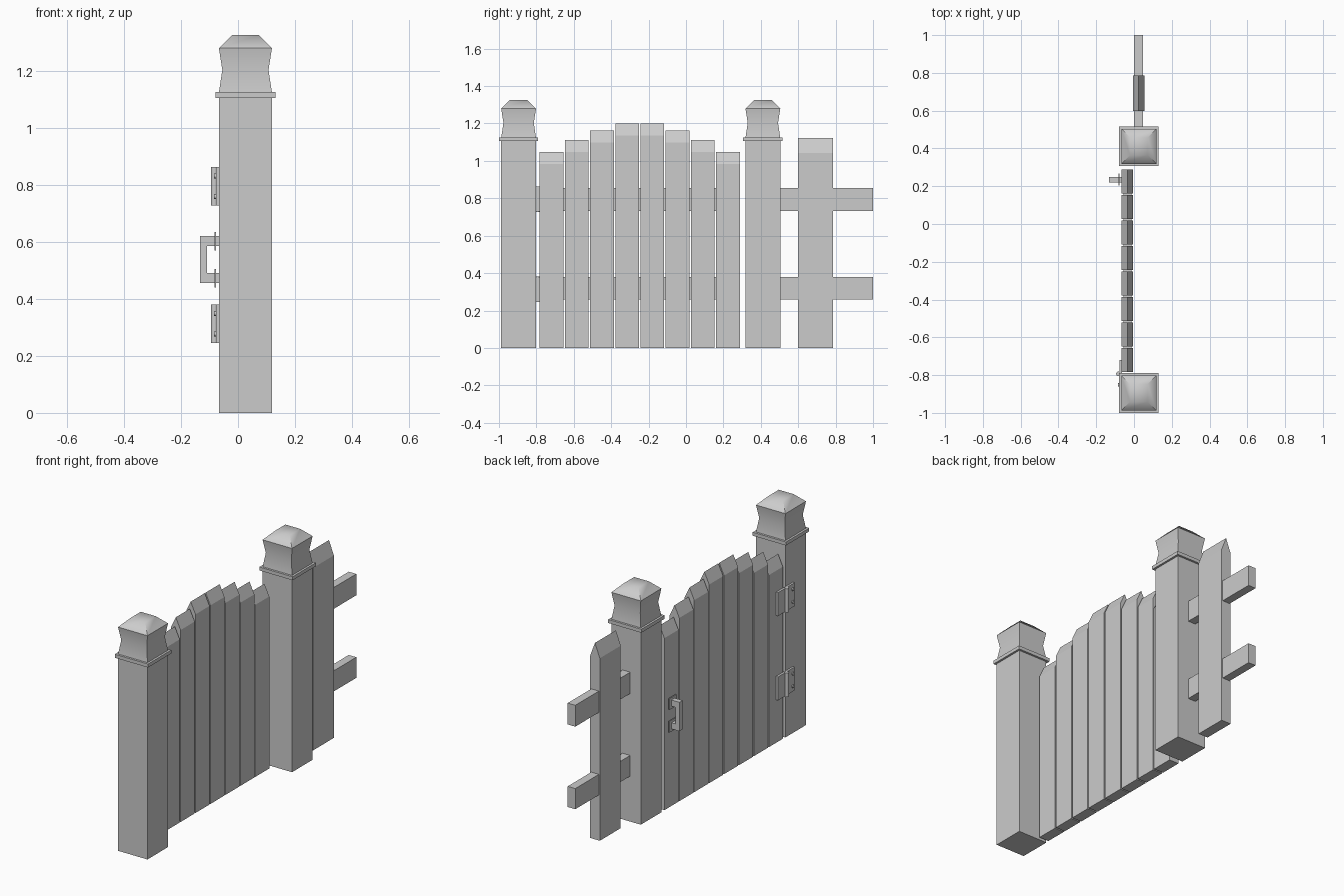
import bpy, bmesh, math

if "Cube" in bpy.data.objects:
    bpy.data.objects.remove(bpy.data.objects["Cube"])


def finish(name, bm):
    bmesh.ops.recalc_face_normals(bm, faces=bm.faces)
    me = bpy.data.meshes.new(name)
    bm.to_mesh(me)
    bm.free()
    ob = bpy.data.objects.new(name, me)
    bpy.context.collection.objects.link(ob)
    return ob


def loft(name, rings):
    """Stack of rectangles (x0, x1, y0, y1, z), capped at both ends."""
    bm = bmesh.new()
    loops = [[bm.verts.new(p) for p in ((a, c, z), (b, c, z), (b, d, z), (a, d, z))]
             for a, b, c, d, z in rings]
    for lo, hi in zip(loops, loops[1:]):
        for i in range(4):
            j = (i + 1) % 4
            bm.faces.new((lo[i], lo[j], hi[j], hi[i]))
    bm.faces.new(loops[0])
    bm.faces.new(loops[-1])
    return finish(name, bm)


def box(name, x0, x1, y0, y1, z0, z1):
    return loft(name, [(x0, x1, y0, y1, z0), (x0, x1, y0, y1, z1)])


def prism(name, profile, y0, y1):
    """Extrude an (x, z) profile along y."""
    bm = bmesh.new()
    f = bm.faces.new([bm.verts.new((x, y0, z)) for x, z in profile])
    ext = bmesh.ops.extrude_face_region(bm, geom=[f])['geom']
    bmesh.ops.translate(bm, vec=(0, y1 - y0, 0),
                        verts=[v for v in ext if isinstance(v, bmesh.types.BMVert)])
    return finish(name, bm)


def picket(name, x0, x1, y0, y1, h, tip):
    xm = (x0 + x1) / 2
    return prism(name, [(x0, 0), (x1, 0), (x1, h - tip), (xm, h), (x0, h - tip)], y0, y1)


def cylinder(name, loc, r, depth, sides, axis_x=False):
    bpy.ops.mesh.primitive_cylinder_add(vertices=sides, radius=r, depth=depth, location=loc,
                                        rotation=(0, math.pi / 2 if axis_x else 0, 0))
    ob = bpy.context.object
    ob.name = name
    bpy.ops.object.shade_smooth_by_angle(angle=math.radians(50))


# Posts with collar and waisted cap
PX = 0.026
for side, y in (("hinge", -0.895), ("latch", 0.411)):
    def ring(h, z):
        return (PX - h, PX + h, y - h, y + h, z)
    loft(side + "_post", [ring(0.093, 0), ring(0.093, 1.106)])
    loft(side + "_post_collar", [ring(0.105, 1.105), ring(0.105, 1.125)])
    cap = loft(side + "_post_cap", [ring(0.093, 1.124), ring(0.081, 1.203),
                                    ring(0.093, 1.279), ring(0.047, 1.325)])
    bpy.ops.object.select_all(action='DESELECT')
    cap.select_set(True)
    bpy.context.view_layer.objects.active = cap
    bpy.ops.object.shade_smooth_by_angle(angle=math.radians(50))

# Gate pickets rising to an arch in the middle
heights = [1.048, 1.112, 1.162, 1.2]
for i, h in enumerate(heights + heights[::-1]):
    yc = -0.719 + 0.1348 * i
    picket("gate_picket", -0.065, -0.004, yc - 0.0635, yc + 0.0635, h, 0.065)

# Rails of gate and neighbouring fence
for z0, z1 in ((0.26, 0.378), (0.732, 0.854)):
    box("gate_rail", -0.055, -0.014, -0.775, 0.28, z0, z1)
    box("fence_rail", 0.0, 0.048, 0.5, 1.0, z0, z1)

# Fence picket beside the latch post
picket("fence_picket", -0.006, 0.055, 0.598, 0.787, 1.123, 0.08)

# Hinges: two leaves, barrel, screws
for z in (0.313, 0.795):
    box("hinge_gate_leaf", -0.078, -0.064, -0.79, -0.72, z - 0.067, z + 0.067)
    box("hinge_post_leaf", -0.078, -0.066, -0.87, -0.80, z - 0.067, z + 0.067)
    cylinder("hinge_barrel", (-0.083, -0.793, z), 0.012, 0.136, 12)
    for dz in (-0.036, 0.036):
        cylinder("hinge_screw", (-0.079, -0.852, z + dz), 0.009, 0.01, 10, True)

# Pull handle as one C-shaped profile with two mounting plates
prism("gate_handle", [(-0.064, 0.455), (-0.133, 0.455), (-0.133, 0.62), (-0.064, 0.62),
                      (-0.064, 0.585), (-0.108, 0.585), (-0.108, 0.49), (-0.064, 0.49)],
      0.22, 0.25)
for z in (0.472, 0.602):
    box("handle_plate", -0.083, -0.077, 0.203, 0.267, z - 0.032, z + 0.032)
